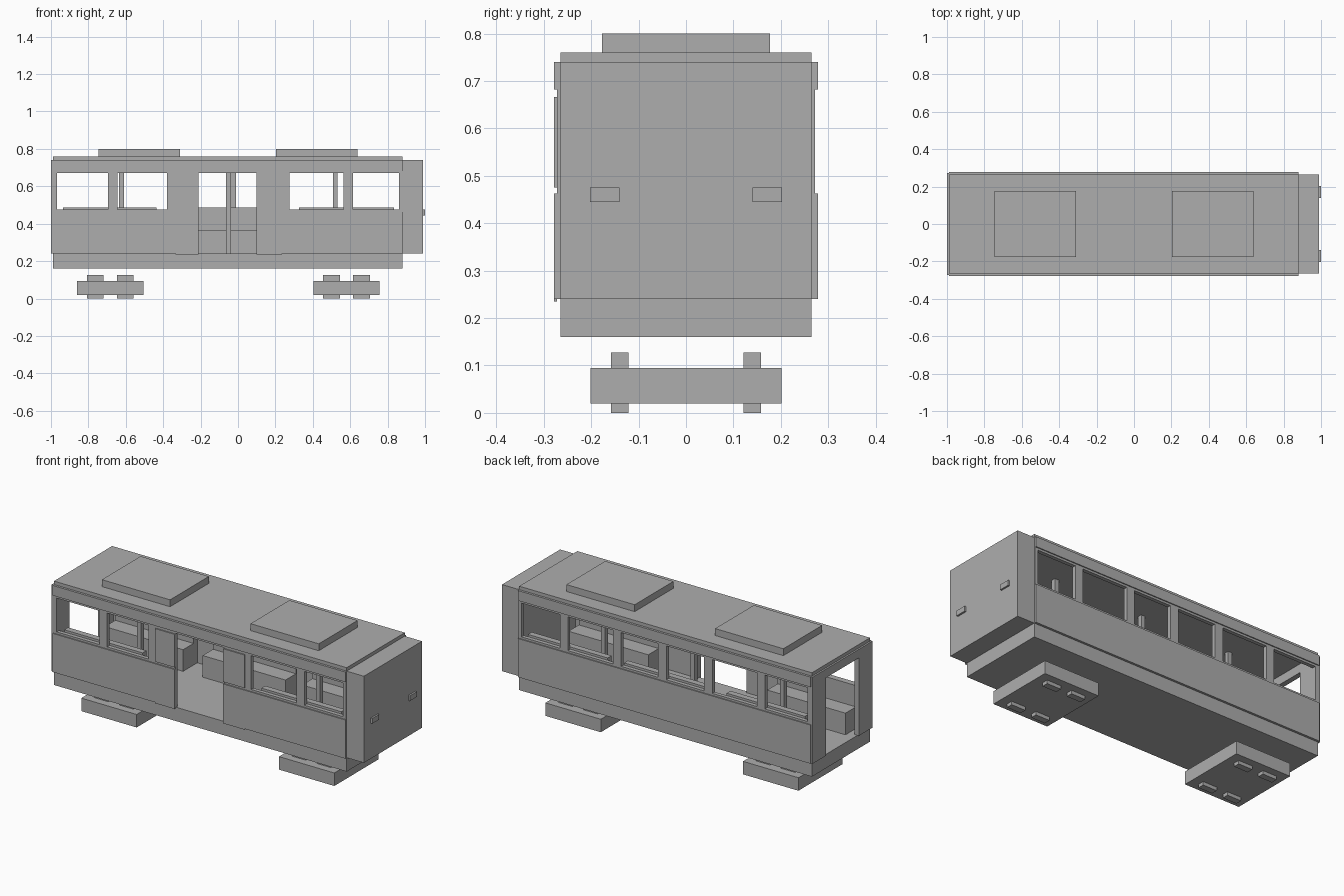
import bpy

old = bpy.data.objects.get("Cube")
if old:
    bpy.data.objects.remove(old, do_unlink=True)

grey = bpy.data.materials.new("plain_grey")
grey.use_nodes = True
grey.diffuse_color = (0.42, 0.42, 0.42, 1)
grey.node_tree.nodes["Principled BSDF"].inputs["Base Color"].default_value = grey.diffuse_color


def box(name, xs, ys, zs):
    """Axis-aligned box from its three (low, high) ranges."""
    bpy.ops.mesh.primitive_cube_add(size=1)
    ob = bpy.context.object
    ob.name = name
    ob.location = [sum(r) / 2 for r in (xs, ys, zs)]
    ob.scale = [abs(r[1] - r[0]) for r in (xs, ys, zs)]
    bpy.ops.object.transform_apply(location=True, scale=True)
    ob.data.materials.append(grey)
    return ob


def span(side, inner, outer):
    """Y range on one side of the car."""
    return tuple(sorted((side * inner, side * outer)))


REAR, NOSE = -0.99, 0.88
FLOOR, SILL, HEAD, EAVE = 0.24, 0.475, 0.67, 0.74
INNER, SKIN, OUTER = 0.25, 0.272, 0.278
DOOR = (-0.21, 0.10)

# Floor, roof and closed cab
box("floor_slab", (REAR, NOSE), (-0.265, 0.265), (0.16, FLOOR))
box("roof", (REAR, NOSE), (-0.265, 0.265), (EAVE, 0.76))
box("cab", (NOSE, 0.99), (-0.265, 0.265), (FLOOR, EAVE))
for side, label in ((-1, "right"), (1, "left")):
    box("headlight_" + label, (0.99, 1.0), span(side, 0.14, 0.203), (0.445, 0.475))


def wall(name, side, posts, low_parts):
    """Side wall: lower panels, top beam and posts, with a raised outer skin."""
    skin, raised = span(side, INNER, SKIN), span(side, SKIN, OUTER)
    for xs in low_parts:
        box(name + "_lower_panel", xs, skin, (FLOOR, SILL))
        box(name + "_lower_skin", xs, raised, (FLOOR, SILL - 0.012))
    box(name + "_top_beam", (REAR, NOSE), skin, (HEAD, EAVE))
    box(name + "_top_skin", (REAR, NOSE), raised, (HEAD + 0.012, EAVE))
    for xs in posts:
        box(name + "_post", xs, skin, (SILL, HEAD))


# Front wall with the doorway, back wall with one long row of windows
end_posts = [(REAR, -0.968), (0.86, NOSE)]
outer_posts = [(-0.695, -0.645), (0.565, 0.615)]
wall("front_wall", -1, end_posts + outer_posts + [(-0.38, DOOR[0]), (DOOR[1], 0.275)],
     [(REAR, DOOR[0]), (DOOR[1], NOSE)])
wall("back_wall", 1, end_posts + outer_posts + [(-0.36, -0.305), (-0.065, -0.012), (0.225, 0.275)],
     [(REAR, NOSE)])

# Door leaves slid open beside the doorway
for xs in ((-0.335, DOOR[0]), (DOOR[1], 0.235)):
    box("door_leaf", xs, (-0.2785, -0.272), (0.235, SILL - 0.012))
    box("door_leaf_upper", xs, (-0.2785, -0.272), (SILL, HEAD - 0.004))

# Open rear end: two jambs and a header
for side in (-1, 1):
    box("rear_jamb", (-1.0, -0.97), span(side, 0.15, 0.272), (FLOOR, EAVE))
box("rear_header", (-1.0, -0.97), (-0.15, 0.15), (0.69, EAVE))


# Benches with backrests along the walls
def bench(xs, side):
    box("bench_seat", xs, span(side, 0.12, INNER), (FLOOR, 0.365))
    box("bench_back", xs, span(side, 0.215, INNER), (0.365, 0.488))


for xs in ((-0.935, -0.435), (0.325, 0.835)):
    for side in (-1, 1):
        bench(xs, side)
bench((-0.31, 0.22), 1)

# Grab poles down the middle
for x in (-0.623, -0.05, 0.52):
    box("grab_pole", (x - 0.013, x + 0.013), (-0.013, 0.013), (FLOOR, EAVE))

# Rooftop units
for x in (-0.528, 0.422):
    box("roof_unit", (x - 0.218, x + 0.218), (-0.177, 0.177), (0.76, 0.80))

# Bogies with block wheels
for x in (-0.683, 0.58):
    box("bogie_frame", (x - 0.177, x + 0.177), (-0.202, 0.202), (0.02, 0.095))
    for dx in (-0.08, 0.08):
        for side in (-1, 1):
            box("wheel_block", (x + dx - 0.045, x + dx + 0.045),
                span(side, 0.121, 0.158), (0, 0.127))
